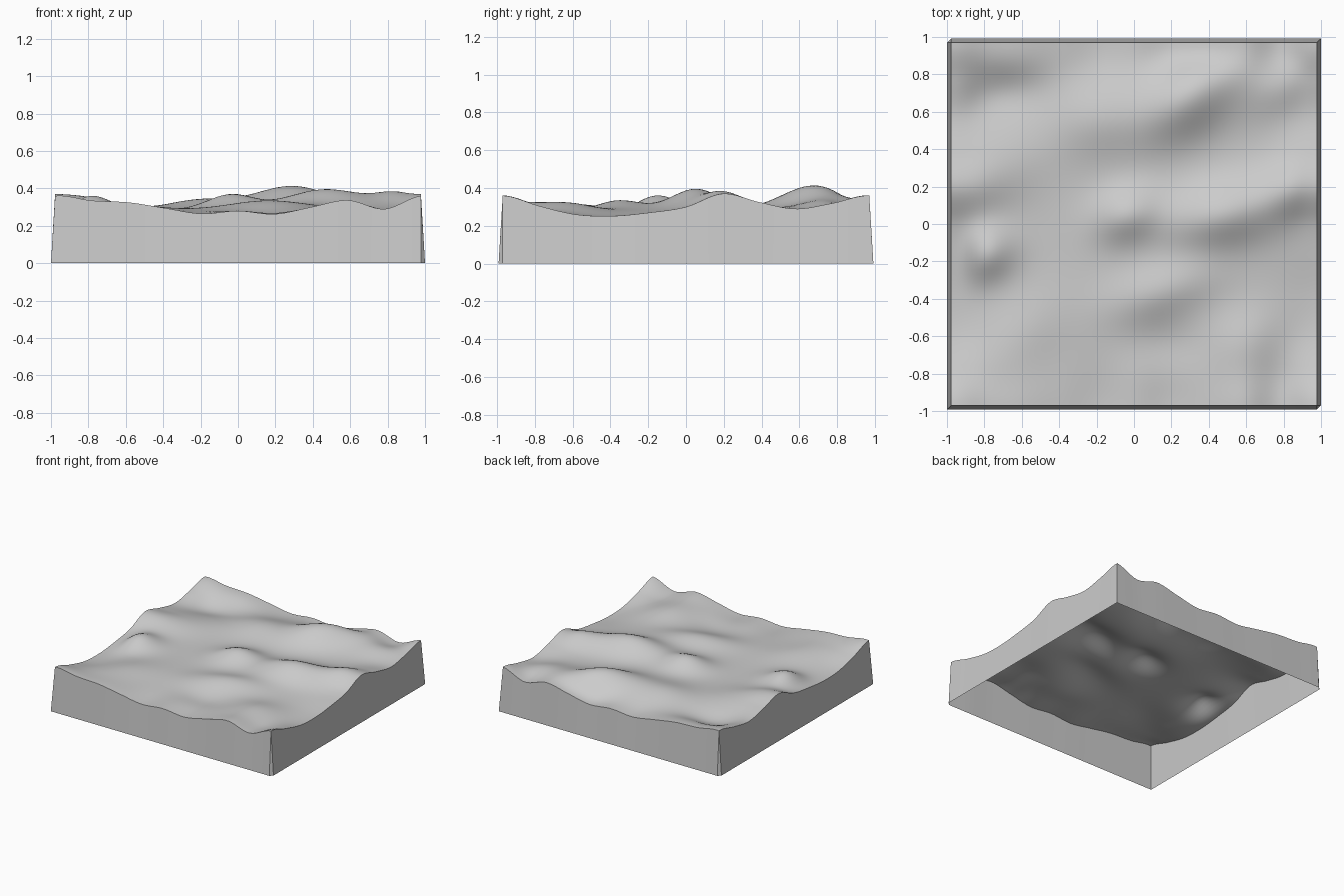
import bpy, bmesh, math

cube = bpy.data.objects.get("Cube")
if cube:
    bpy.data.objects.remove(cube)

HALF_X, HALF_Y, CELLS = 0.978, 0.97, 72
FLARE, BASE, CORNER = 0.022, 0.285, 0.36

# Evenly spaced heights along the tile edges; opposite edges match
EDGE_X = [.36, .335, .325, .295, .265, .28, .263, .30, .337, .29]
EDGE_Y = [.36, .305, .26, .252, .27, .30, .37, .325, .29, .32]

# Hills and hollows: x, y, height, length, width, direction in degrees
HILLS = [
    (.28, .68, .13, .30, .19, 35),
    (.78, .74, .045, .22, .15, 40),
    (.47, .05, .11, .30, .17, 12),
    (.85, .18, .035, .18, .14, 15),
    (-.04, .05, .08, .18, .14, 20),
    (-.20, .57, .055, .24, .20, 20),
    (-.70, .30, .03, .25, .18, 20),
    (-.72, .70, -.045, .26, .14, 5),
    (-.81, -.16, .09, .17, .14, 25),
    (.16, -.35, .05, .30, .14, 18),
    (.15, -.64, -.02, .22, .13, 0),
    (-.62, -.60, .03, .28, .18, 40),
    (.60, -.62, .035, .20, .16, 30),
]


def edge_height(values, t):
    """Smooth periodic curve through the values, t from 0 to 1."""
    n = len(values)
    i = math.floor(t * n)
    f = t * n - i
    a, b, c, d = (values[(i + k) % n] for k in (-1, 0, 1, 2))
    return b + f / 2 * (c - a + f * (2*a - 5*b + 4*c - d + f * (3*(b - c) + d - a)))


def height(x, y):
    """Edge profiles fading inwards to rolling hills."""
    wx = math.exp(-((HALF_X - abs(x)) / .24) ** 2)
    wy = math.exp(-((HALF_Y - abs(y)) / .24) ** 2)
    ex = edge_height(EDGE_X, (x / HALF_X + 1) / 2) - BASE
    ey = edge_height(EDGE_Y, (y / HALF_Y + 1) / 2) - BASE
    z = BASE + wx * ey + wy * ex - wx * wy * (CORNER - BASE)
    inside = (1 - wx ** 4) * (1 - wy ** 4)
    for hx, hy, amount, length, width, angle in HILLS:
        c, s = math.cos(math.radians(angle)), math.sin(math.radians(angle))
        u = ((x - hx) * c + (y - hy) * s) / length
        v = ((y - hy) * c - (x - hx) * s) / width
        z += amount * math.exp(-u * u - v * v) * inside
    return z


# Rolling surface
bm = bmesh.new()
steps = range(CELLS + 1)
grid = []
for j in steps:
    y = HALF_Y * (2 * j / CELLS - 1)
    row = []
    for i in steps:
        x = HALF_X * (2 * i / CELLS - 1)
        row.append(bm.verts.new((x, y, height(x, y))))
    grid.append(row)
for j in range(CELLS):
    for i in range(CELLS):
        bm.faces.new((grid[j][i], grid[j][i + 1], grid[j + 1][i + 1], grid[j + 1][i]))

# Flared skirt, one strip per side, going round anticlockwise
sides = [
    (grid[0], (0, -1)),
    ([row[-1] for row in grid], (1, 0)),
    (grid[-1][::-1], (0, 1)),
    ([row[0] for row in grid][::-1], (-1, 0)),
]
feet = []
for top, (dx, dy) in sides:
    foot = [bm.verts.new((v.co.x + dx * FLARE, v.co.y + dy * FLARE, 0)) for v in top]
    for k in range(CELLS):
        bm.faces.new((foot[k], foot[k + 1], top[k + 1], top[k]))
    feet.append(foot)

# Two opposite corners get a narrow facet, the other two are mitred
for k in range(4):
    end, start = feet[k][-1], feet[(k + 1) % 4][0]
    if k % 2 == 0:
        bm.faces.new((end, start, sides[k][0][-1]))
    else:
        end.co.y = start.co.y
        end.co.x, start.co.x = [max(end.co.x, start.co.x, key=abs)] * 2
        end.co.y = start.co.y = math.copysign(HALF_Y + FLARE, start.co.y)

mesh = bpy.data.meshes.new("terrain_tile")
bm.to_mesh(mesh)
bm.free()
tile = bpy.data.objects.new("terrain_tile", mesh)
bpy.context.collection.objects.link(tile)

# Plain grey material
grey = bpy.data.materials.new("light_grey")
grey.use_nodes = True
colour = (.6, .6, .6, 1)
grey.diffuse_color = colour
grey.node_tree.nodes["Principled BSDF"].inputs["Base Color"].default_value = colour
mesh.materials.append(grey)

bpy.context.view_layer.objects.active = tile
tile.select_set(True)
bpy.ops.object.shade_smooth_by_angle(angle=math.radians(40))
